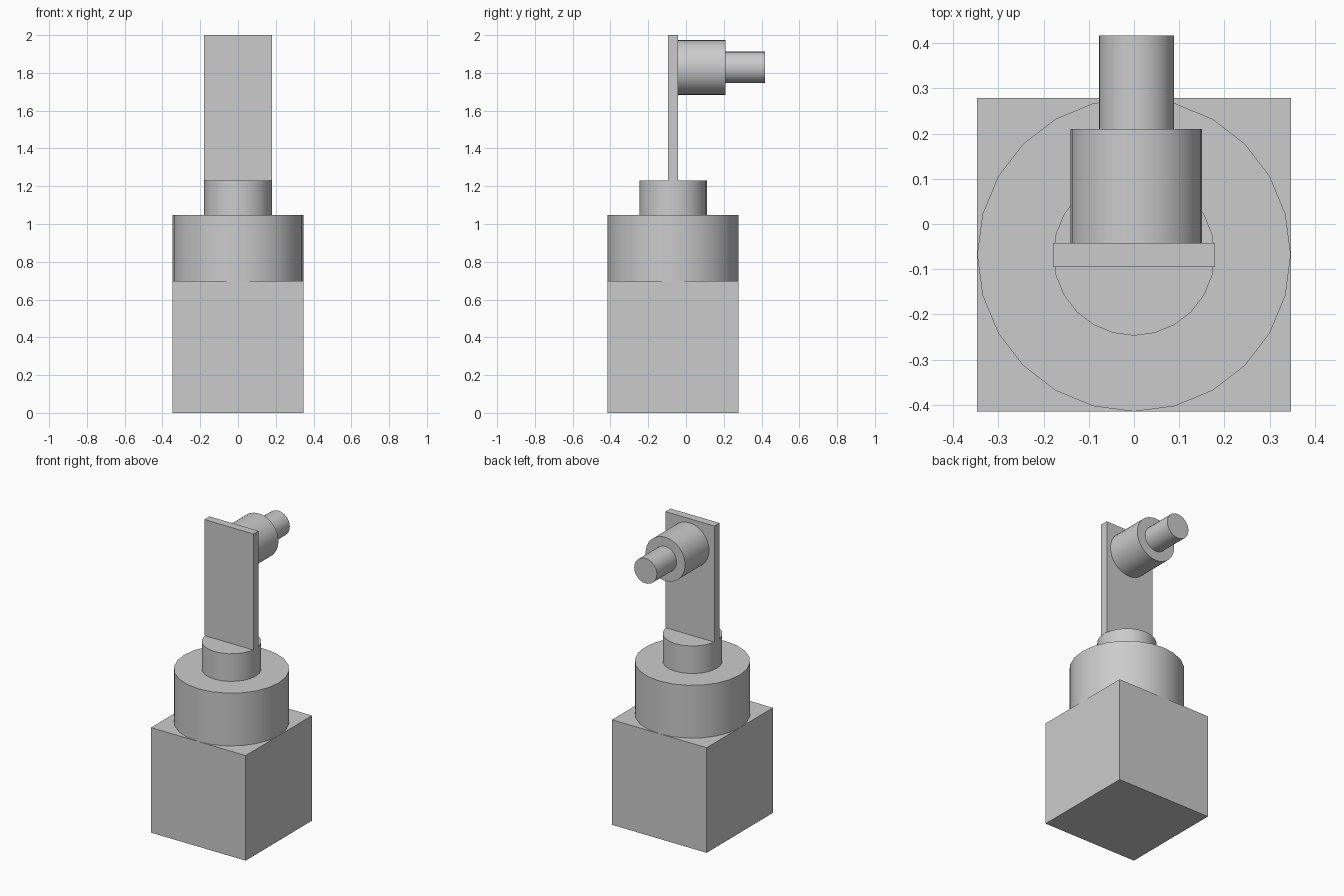
import bpy, math

if "Cube" in bpy.data.objects:
    bpy.data.objects.remove(bpy.data.objects["Cube"])

CY = -0.068  # shared centre line of base, turntable and collar


def box(name, lo, hi):
    bpy.ops.mesh.primitive_cube_add(size=1, location=[(a + b) / 2 for a, b in zip(lo, hi)])
    ob = bpy.context.object
    ob.name = name
    ob.scale = [b - a for a, b in zip(lo, hi)]
    bpy.ops.object.transform_apply(location=False, rotation=False, scale=True)
    return ob


def cylinder(name, radius, start, length, along_y=False, sides=24):
    x, y, z = start
    loc = (x, y + length / 2, z) if along_y else (x, y, z + length / 2)
    rot = (math.pi / 2, 0, 0) if along_y else (0, 0, 0)
    bpy.ops.mesh.primitive_cylinder_add(vertices=sides, radius=radius, depth=length,
                                        location=loc, rotation=rot)
    ob = bpy.context.object
    ob.name = name
    bpy.ops.object.shade_smooth_by_angle(angle=math.radians(30))
    return ob


# Square pedestal
box("base_block", (-0.347, CY - 0.347, 0), (0.347, CY + 0.347, 0.697))

# Stacked round turntable and collar
cylinder("turntable", 0.347, (0, CY, 0.697), 0.35)
cylinder("collar", 0.179, (0, CY, 1.047), 0.183)

# Upright plate
box("arm_plate", (-0.179, -0.095, 1.23), (0.179, -0.042, 2.0))

# Horizontal joint housing and its shaft, pointing to the back
cylinder("joint_housing", 0.145, (0.005, -0.042, 1.828), 0.252, along_y=True, sides=32)
cylinder("joint_shaft", 0.083, (0.005, 0.21, 1.829), 0.207, along_y=True, sides=32)
